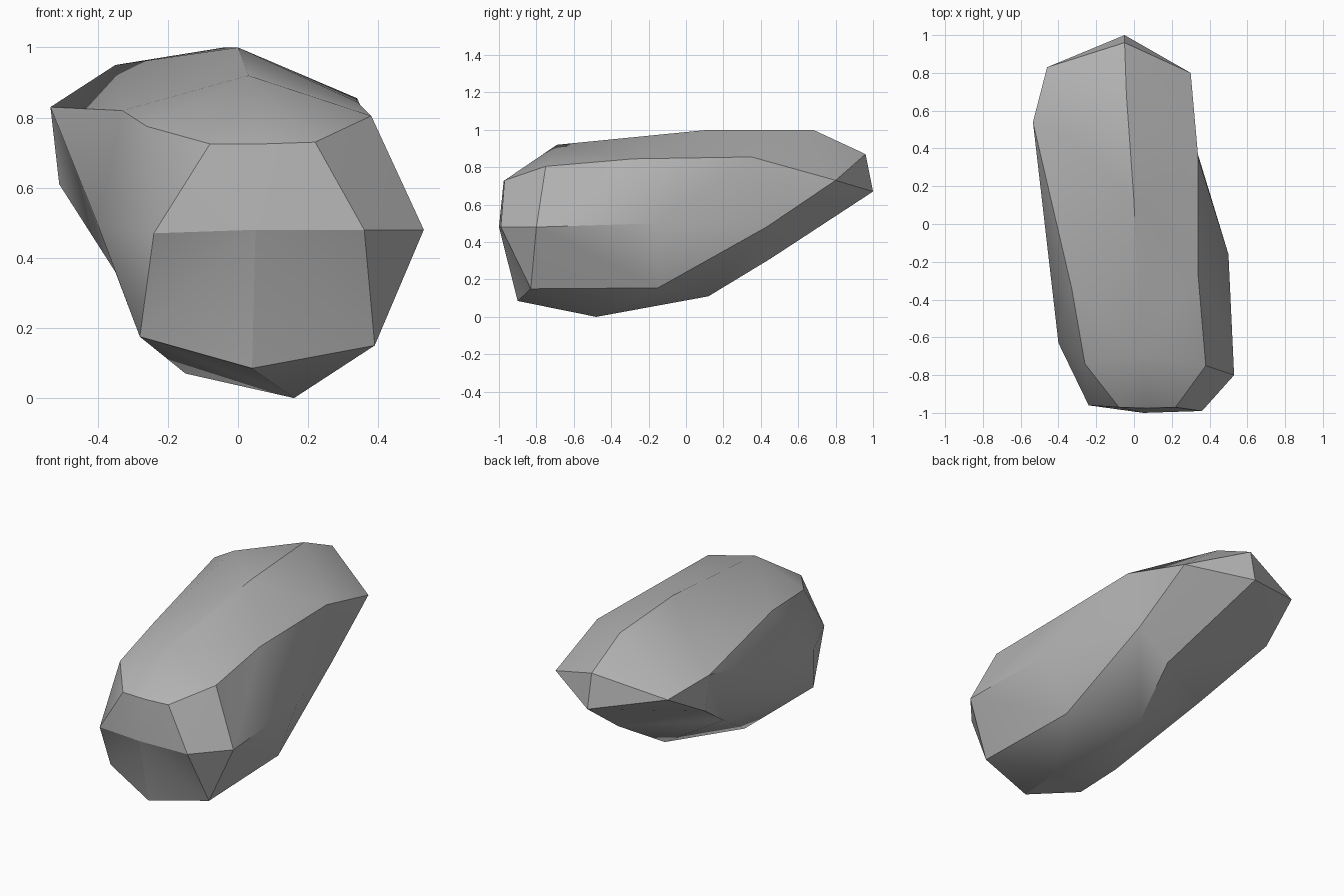
import bpy
import bmesh
from math import radians
from mathutils import Vector

cube = bpy.data.objects.get("Cube")
if cube:
    bpy.data.objects.remove(cube, do_unlink=True)

# Corners shared by several ridge lines of the boulder
front_centre = (.05, -1, .48)
back_tip = (-.05, 1, .67)
left_back = (.30, .80, .73)
left_waist = (.32, .43, .48)
right_back = (-.46, .83, .77)
right_foot = (-.28, -.80, .175)
right_hip = (-.35, .15, .36)
right_heel = (-.51, .55, .61)

# Ridge lines running front to back, listed in order around the boulder
crest = [(.07, -.975, .725), (.03, -.69, .92), (0, .12, 1), (-.04, .68, 1), (-.05, .96, .87)]
left_shoulder = [(.22, -.97, .73), (.38, -.75, .805), (.34, -.28, .845), (.34, .35, .855), left_back]
left_flank = [(.36, -.99, .48), (.53, -.80, .48), (.50, -.16, .50), left_waist, left_back]
left_keel = [(.39, -.83, .15), (.37, -.15, .155), left_waist, left_back]
underside = [(.04, -.90, .085), (.16, -.48, 0), (.055, .12, .11), (.13, .45, .31)]
right_belly = [right_foot, (-.15, -.34, .07), right_hip, right_heel, right_back]
right_keel = [right_foot, right_hip, right_heel, right_back]
right_flank = [(-.24, -.96, .47), (-.40, -.63, .495), (-.535, .54, .83), right_back]
right_shoulder = [(-.08, -.97, .725), (-.26, -.74, .775), (-.33, -.34, .82), (-.35, .46, .95), right_back]

ridges = [crest, left_shoulder, left_flank, left_keel, underside,
          right_belly, right_keel, right_flank, right_shoulder]

bm = bmesh.new()
corners = {}


def corner(point):
    """Return the mesh vertex at a point, making it only once."""
    if point not in corners:
        corners[point] = bm.verts.new(point)
    return corners[point]


def gap(p, q):
    return (Vector(p) - Vector(q)).length


def skin(first, second):
    """Span two neighbouring ridge lines with a strip of facets."""
    a = [front_centre] + first + [back_tip]
    b = [front_centre] + second + [back_tip]
    i = j = 0
    while i < len(a) - 1 or j < len(b) - 1:
        step_a = j == len(b) - 1 or (
            i < len(a) - 1 and gap(a[i + 1], b[j]) <= gap(a[i], b[j + 1]))
        if step_a:
            facet = (a[i], a[i + 1], b[j])
            i += 1
        else:
            facet = (a[i], b[j + 1], b[j])
            j += 1
        if len(set(facet)) == len(facet):
            verts = [corner(p) for p in facet]
            if not bm.faces.get(verts):
                bm.faces.new(verts)


for index, ridge in enumerate(ridges):
    skin(ridge, ridges[(index + 1) % len(ridges)])
bmesh.ops.recalc_face_normals(bm, faces=bm.faces)

mesh = bpy.data.meshes.new("boulder")
bm.to_mesh(mesh)
bm.free()
boulder = bpy.data.objects.new("boulder", mesh)
bpy.context.collection.objects.link(boulder)

# Plain stone colour
stone = bpy.data.materials.new("stone_grey")
stone.use_nodes = True
colour = (.45, .45, .45, 1)
stone.diffuse_color = colour
stone.node_tree.nodes["Principled BSDF"].inputs["Base Color"].default_value = colour
mesh.materials.append(stone)

# Soft facets with crisp main edges
bpy.ops.object.select_all(action="DESELECT")
boulder.select_set(True)
bpy.context.view_layer.objects.active = boulder
bpy.ops.object.shade_smooth_by_angle(angle=radians(30))
